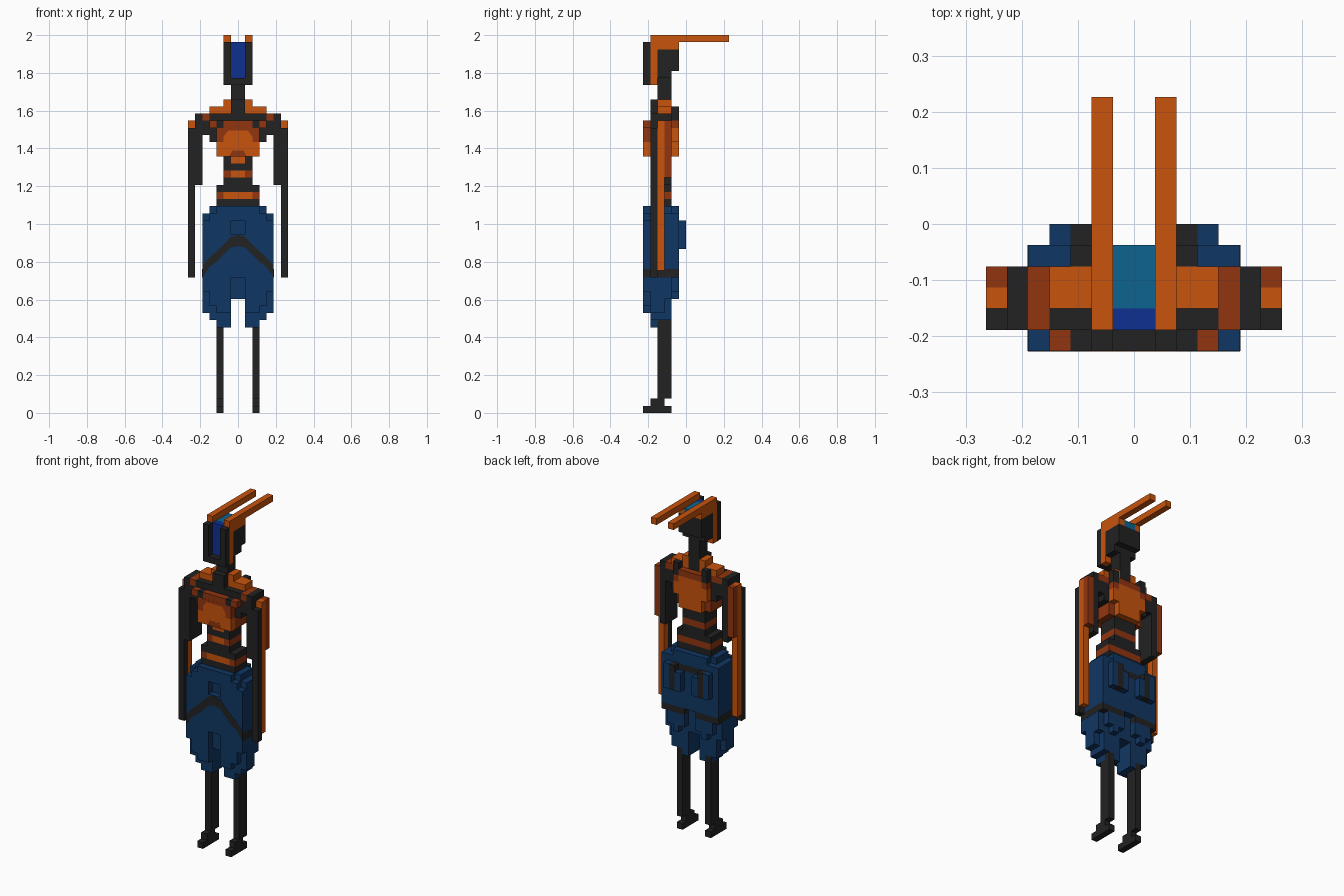
import bpy, bmesh
from mathutils import Vector

cube = bpy.data.objects.get("Cube")
if cube:
    bpy.data.objects.remove(cube, do_unlink=True)

V = 2 / 53  # edge of one block; all part sizes below count blocks


def material(name, rgb):
    m = bpy.data.materials.new(name)
    m.use_nodes = True
    m.diffuse_color = (*rgb, 1)
    bsdf = next(n for n in m.node_tree.nodes if n.type == 'BSDF_PRINCIPLED')
    bsdf.inputs["Base Color"].default_value = (*rgb, 1)
    bsdf.inputs["Roughness"].default_value = 1.0
    bsdf.inputs["Specular IOR Level"].default_value = 0.0
    return m


DARK = material("charcoal", (0.016, 0.016, 0.016))
ORANGE = material("orange", (0.58, 0.088, 0.004))
RUST = material("rust", (0.29, 0.036, 0.005))
NAVY = material("navy", (0.005, 0.037, 0.125))
BLUE = material("royal blue", (0.005, 0.03, 0.29))
TEAL = material("teal", (0.004, 0.125, 0.28))


def finish(name, bm, mat):
    bmesh.ops.recalc_face_normals(bm, faces=bm.faces)
    me = bpy.data.meshes.new(name)
    bm.to_mesh(me)
    bm.free()
    me.materials.append(mat)
    ob = bpy.data.objects.new(name, me)
    bpy.context.collection.objects.link(ob)


def blocks(name, mat, *boxes):
    """Boxes as (x0, x1, y0, y1, z0, z1); those off the middle are mirrored."""
    bm = bmesh.new()
    for x0, x1, y0, y1, z0, z1 in boxes:
        spans = [(x0, x1)] if x0 == -x1 else [(x0, x1), (-x1, -x0)]
        for a, b in spans:
            vs = bmesh.ops.create_cube(bm, size=1)["verts"]
            size = Vector((b - a, y1 - y0, z1 - z0))
            mid = Vector((a + b, y0 + y1, z0 + z1)) / 2
            for v in vs:
                v.co = (v.co * size + mid) * V
    finish(name, bm, mat)


def plate(name, mat, half, y0, y1):
    """Thin upright plate from the right half of its outline, mirrored in x."""
    pts = half + [(-x, z) for x, z in reversed(half) if x > 0]
    bm = bmesh.new()
    face = bm.faces.new([bm.verts.new((x * V, y0 * V, z * V)) for x, z in pts])
    out = bmesh.ops.extrude_face_region(bm, geom=[face])["geom"]
    for v in out:
        if isinstance(v, bmesh.types.BMVert):
            v.co.y = y1 * V
    finish(name, bm, mat)


# Legs and feet
blocks("legs", DARK, (2, 3, -4, -2, 2, 13))
blocks("feet", DARK, (2, 3, -6, -2, 0, 1), (2, 3, -5, -3, 1, 2))

# Baggy trousers: waist, thighs, seat, ragged hems
blocks("trouser_waist", NAVY, (-4, 4, -5, -2, 28, 29), (-3, 3, -6, -1, 28, 29),
       (-5, 5, -5, -2, 19, 28), (1, 4, -6, -5, 25, 28), (-1, 1, -6, -5, 19, 25),
       (-1, 1, -5, -2, 16, 19), (-1, 1, -6, -5, 27, 28))
blocks("trouser_thighs", NAVY, (1, 3, -6, -5, 14, 25), (3, 4, -6, -5, 15, 25),
       (4, 5, -6, -5, 17, 27), (1, 4, -5, -2, 14, 19),
       (4, 5, -5, -3, 14, 19), (4, 5, -3, -2, 16, 19))
blocks("trouser_back", NAVY, (1, 5, -2, -1, 20, 26), (1, 4, -2, -1, 17, 19),
       (-1, 1, -2, -1, 20, 26), (3, 5, -2, -1, 26, 28), (-3, 3, -2, -1, 27, 28),
       (1, 2, -1, 0, 23, 26), (3, 4, -1, 0, 23, 27))
blocks("trouser_hems", NAVY, (1, 3, -5, -2, 12, 14), (3, 4, -5, -2, 13, 14),
       (2, 3, -2, -1, 16, 17))
blocks("trouser_back_trim", DARK, (-3, 3, -2, -1, 26, 27), (2, 3, -1, 0, 23, 27),
       (1, 5, -2, -1, 19, 20))
blocks("trouser_side_trim", DARK, (5, 5.02, -6, -1, 19, 20.2))
plate("trouser_front_trim", DARK,
      [(0, 23.4), (1, 23.2), (3, 21.2), (4, 20.5), (5, 19),
       (5, 20.7), (4, 21.8), (2, 23.6), (1, 24.7), (0, 25)], -6.02, -5.9)

# Waist and belly in alternating bands
blocks("belly_dark_bands", DARK, (-3, 3, -5, -2, 29, 30), (-3, 3, -5, -2, 31, 32),
       (-2, 2, -5, -2, 32, 33), (-2, 2, -5, -2, 34, 35),
       (1, 2, -5, -2, 35, 36), (-1, 1, -4, -2, 35, 36))
blocks("belly_rust_bands", RUST, (2, 3, -5, -2, 30, 31), (-2, 2, -3, -2, 30, 31),
       (1, 2, -5, -2, 33, 34), (-1, 1, -3, -2, 33, 34))
blocks("belly_orange_bands", ORANGE, (-2, 2, -5, -3, 30, 31),
       (-1, 1, -5, -3, 33, 34), (-1, 1, -5, -4, 35, 36))

# Rib cage, breast and back
blocks("rib_cage", RUST, (-3, 3, -5, -2, 36, 41), (-4, 4, -4, -2, 41, 42),
       (-2, 2, -6, -5, 40, 41), (3, 4, -6, -5, 40, 41),
       (2, 3, -6, -5, 38, 40))
blocks("breast", ORANGE, (-2, 2, -6, -5, 36, 40), (2, 3, -6, -5, 36, 38))
plate("breast_upper_edge", RUST,
      [(0, 39.6), (1.4, 39.6), (2, 38.8), (2, 40), (0, 40)], -6.02, -5.9)
plate("breast_lower_edge", RUST,
      [(0, 36), (1.2, 36), (0.8, 36.8), (0, 36.8)], -6.02, -5.9)
blocks("upper_back", ORANGE, (-2, 2, -2, -1, 36, 41), (2, 3, -2, -1, 38, 40))
blocks("upper_back_edge", RUST, (2, 3, -2, -1, 40, 41), (-2, 2, -2, -1, 41, 42))

# Collar, shoulders and armpits
blocks("collar", DARK, (2, 3, -6, -5, 40, 41), (1, 4, -5, -4, 41, 42),
       (2, 3, -2, -1, 41, 43))
blocks("armpits", DARK, (3, 4, -5, -2, 38, 41), (4, 5, -5, -2, 39, 41))
blocks("shoulder_tops", RUST, (4, 5, -5, -2, 41, 42))
blocks("shoulder_muscles", ORANGE, (1, 4, -4, -2, 42, 43), (1, 2, -4, -2, 43, 44))

# Arms
blocks("upper_arms", DARK, (5, 6, -5, -2, 32, 42))
blocks("arm_fronts", DARK, (6, 7, -5, -4, 19, 40))
blocks("arm_sides", ORANGE, (6, 7, -4, -3, 20, 41))
blocks("arm_backs", RUST, (6, 7, -3, -2, 33, 41))

# Neck and head
blocks("neck", DARK, (-1, 1, -4, -2, 41, 48), (-1, 1, -5, -4, 41, 44))
blocks("skull", DARK, (-2, 2, -4, -1, 48, 51), (-2, 2, -4, -2, 47, 48))
blocks("face_frame", DARK, (1, 2, -6, -5, 46, 52), (-1, 1, -6, -4, 46, 47))
blocks("face_panel", BLUE, (-1, 1, -5, -4, 47, 52))
blocks("crown", TEAL, (-1, 1, -4, -1, 51, 52))
blocks("head_bands", ORANGE, (1, 2, -5, -4, 46, 52), (1, 2, -4, -1, 51, 52))
blocks("horns", ORANGE, (1, 2, -5, 6, 52, 53))
